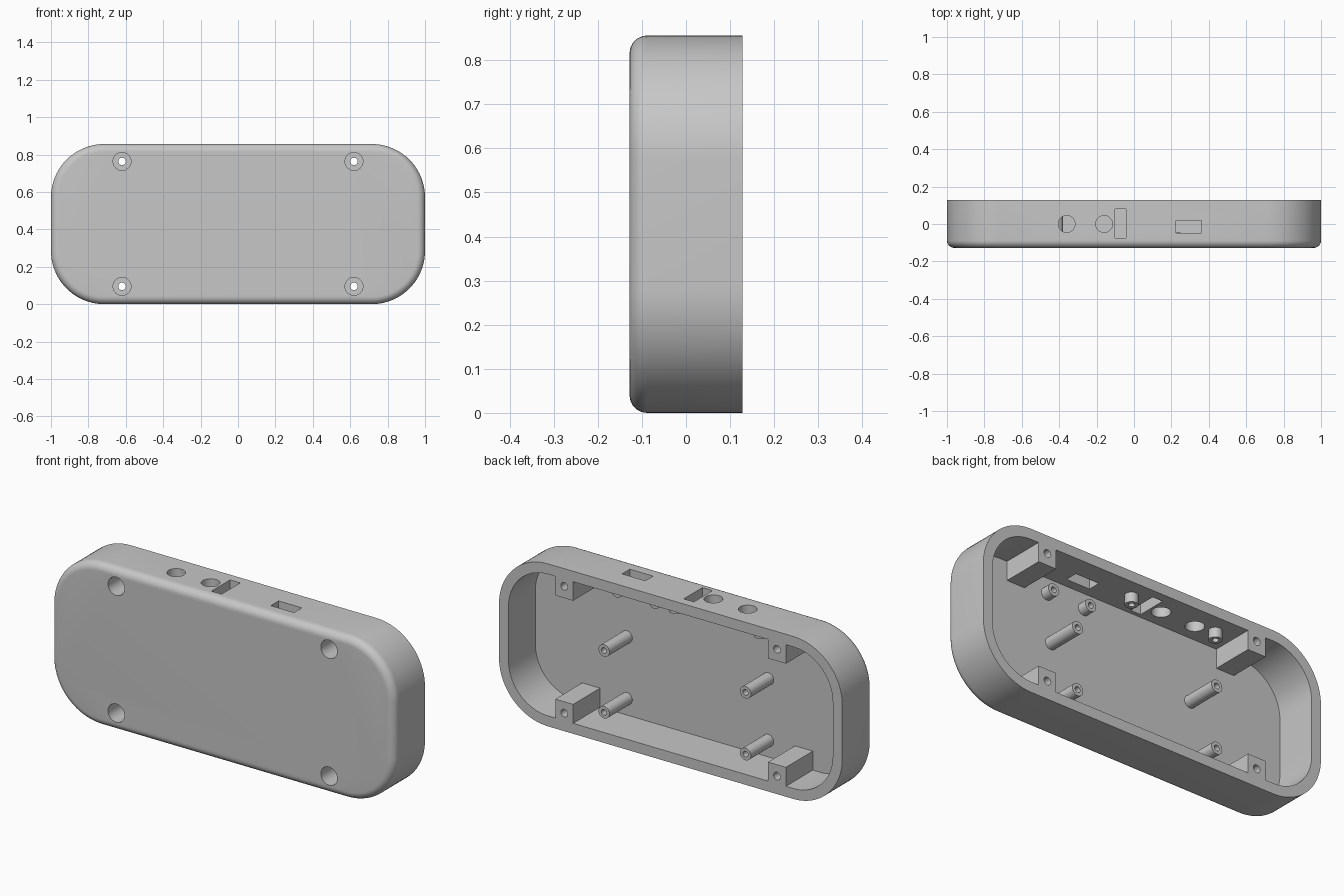
import bpy
import bmesh
from math import cos, sin, pi

cube = bpy.data.objects.get("Cube")
if cube:
    bpy.data.objects.remove(cube, do_unlink=True)

HALF_X, HEIGHT, HALF_Y = 1.0, 0.856, 0.128
CORNER, WALL, FILLET = 0.285, 0.055, 0.04
FLOOR_Y = -0.096

GREY = (0.57, 0.57, 0.57, 1)
grey = bpy.data.materials.new("light grey plastic")
grey.use_nodes = True
grey.diffuse_color = GREY
grey.node_tree.nodes["Principled BSDF"].inputs["Base Color"].default_value = GREY


def loft(name, rings):
    """Skin a list of closed rings and cap both ends."""
    bm = bmesh.new()
    loops = [[bm.verts.new(p) for p in ring] for ring in rings]
    for a, b in zip(loops, loops[1:]):
        n = len(a)
        for i in range(n):
            j = (i + 1) % n
            bm.faces.new((a[i], a[j], b[j], b[i]))
    bm.faces.new(loops[0])
    bm.faces.new(loops[-1])
    bmesh.ops.recalc_face_normals(bm, faces=bm.faces[:])
    mesh = bpy.data.meshes.new(name)
    bm.to_mesh(mesh)
    bm.free()
    mesh.materials.append(grey)
    obj = bpy.data.objects.new(name, mesh)
    bpy.context.collection.objects.link(obj)
    return obj


def outline(inset, y, steps=20):
    """Rounded rectangle ring, pulled inwards by inset."""
    r = CORNER - inset
    cx, cz = HALF_X - CORNER, HEIGHT / 2 - CORNER
    pts = []
    for q, (sx, sz) in enumerate([(1, 1), (-1, 1), (-1, -1), (1, -1)]):
        for k in range(steps + 1):
            a = (q + k / steps) * pi / 2
            pts.append((sx * cx + r * cos(a), y,
                        HEIGHT / 2 + sz * cz + r * sin(a)))
    return pts


def turned(name, origin, axis, profile, sides=32):
    """Round part along an axis from (radius, distance) pairs."""
    ox, oy, oz = origin
    rings = []
    for r, d in profile:
        ring = []
        for k in range(sides):
            u, v = r * cos(2 * pi * k / sides), r * sin(2 * pi * k / sides)
            ring.append((ox + u, oy + d, oz + v) if axis == "y"
                        else (ox + u, oy + v, oz + d))
        rings.append(ring)
    return loft(name, rings)


def box(name, x0, x1, y0, y1, z0, z1):
    return loft(name, [[(x0, y0, z), (x1, y0, z), (x1, y1, z), (x0, y1, z)]
                       for z in (z0, z1)])


def cut(target, cutter):
    """Subtract the cutter for good and remove it."""
    mod = target.modifiers.new("cut", "BOOLEAN")
    mod.operation = "DIFFERENCE"
    mod.solver = "EXACT"
    mod.object = cutter
    bpy.context.view_layer.objects.active = target
    bpy.ops.object.modifier_apply(modifier=mod.name)
    bpy.data.objects.remove(cutter, do_unlink=True)


# Shell with a rounded front edge
rings = [outline(0, HALF_Y)]
for k in range(9):
    a = k / 8 * pi / 2
    rings.append(outline(FILLET * (1 - cos(a)),
                         -HALF_Y + FILLET * (1 - sin(a))))
case = loft("case", rings)

# Cavity open to the back, leaving four solid screw blocks
SCREW_X, SCREW_Z = 0.62, (0.095, HEIGHT - 0.093)
cavity = loft("cavity_cutter", [outline(WALL, FLOOR_Y), outline(WALL, 0.2)])
for x in (-SCREW_X, SCREW_X):
    for z0, z1 in ((-0.1, 0.155), (HEIGHT - 0.155, HEIGHT + 0.1)):
        cut(cavity, box("block", x - 0.052, x + 0.052, -0.3, 0.3, z0, z1))
cut(case, cavity)

# Counterbored screw holes
for x in (-SCREW_X, SCREW_X):
    for z in SCREW_Z:
        cut(case, turned("screw_cutter", (x, 0, z), "y",
                         [(0.048, -0.2), (0.048, 0), (0.02, 0), (0.02, 0.2)]))

# Openings in the top wall: two buttons, a switch and a socket
TOP = (HEIGHT - 0.1, HEIGHT + 0.1)
for x in (-0.36, -0.16):
    cut(case, turned("button_cutter", (x, 0, HEIGHT), "z",
                     [(0.045, -0.1), (0.045, 0.1)]))
cut(case, box("switch_cutter", -0.102, -0.043, -0.075, 0.08, *TOP))
cut(case, box("socket_cutter", 0.224, 0.36, -0.047, 0.018, *TOP))

parts = [case]


def standoff(name, origin, axis, length, hole_depth):
    r, h = 0.032, 0.015
    tip = abs(length) - hole_depth
    s = 1 if length > 0 else -1
    parts.append(turned(name, origin, axis,
                        [(r, 0), (r, length), (h, length), (h, s * tip)]))


# Long board standoffs on the floor
SINK = 0.008
for x in (-0.412, 0.412):
    for z in (0.142, 0.467):
        standoff("board_standoff", (x, FLOOR_Y - SINK, z), "y", 0.19 + SINK, 0.12)

# Short standoffs near the socket
for x in (0.217, 0.436):
    standoff("socket_standoff", (x, FLOOR_Y - SINK, 0.718), "y", 0.05 + SINK, 0.04)

# Bosses hanging from the top wall for the button board
for x in (-0.457, 0.04):
    standoff("button_board_boss", (x, 0.03, HEIGHT - WALL + SINK), "z",
             -0.05 - SINK, 0.04)

# Smooth the curves and keep the edges crisp
bpy.ops.object.select_all(action="DESELECT")
for obj in parts:
    obj.select_set(True)
bpy.context.view_layer.objects.active = case
bpy.ops.object.shade_smooth_by_angle()
